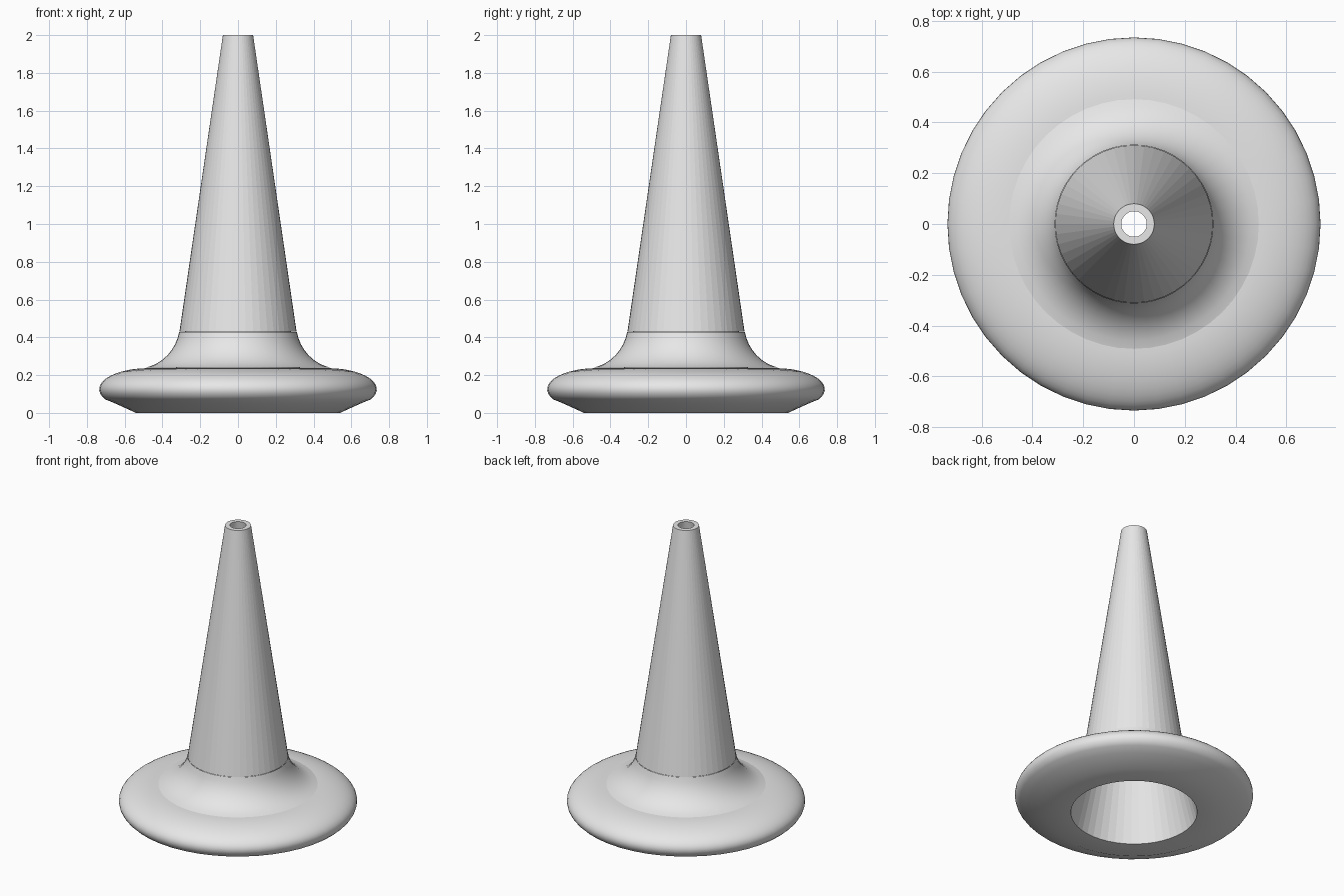
import bpy
import bmesh
import math

SEGMENTS = 48

cube = bpy.data.objects.get("Cube")
if cube:
    bpy.data.objects.remove(cube, do_unlink=True)

grey = bpy.data.materials.new("light_grey")
grey.use_nodes = True
colour = (0.8, 0.8, 0.8, 1)
grey.diffuse_color = colour
grey.node_tree.nodes["Principled BSDF"].inputs["Base Color"].default_value = colour


def arc(cx, cz, rx, rz, start, end, steps):
    """Points on an elliptical arc, angles in degrees."""
    angles = [math.radians(start + (end - start) * i / steps) for i in range(steps + 1)]
    return [(cx + rx * math.cos(a), cz + rz * math.sin(a)) for a in angles]


def revolve(name, profile, closed=False, smooth=True):
    """Turn a (radius, height) profile around the z axis."""
    bm = bmesh.new()
    rings = []
    for r, z in profile:
        rings.append([bm.verts.new((r * math.cos(a), r * math.sin(a), z))
                      for a in (math.tau * i / SEGMENTS for i in range(SEGMENTS))])
    pairs = list(zip(rings, rings[1:]))
    if closed:
        pairs.append((rings[-1], rings[0]))
    for low, high in pairs:
        for i in range(SEGMENTS):
            j = (i + 1) % SEGMENTS
            bm.faces.new((low[i], low[j], high[j], high[i]))
    mesh = bpy.data.meshes.new(name)
    bm.to_mesh(mesh)
    bm.free()
    mesh.materials.append(grey)
    obj = bpy.data.objects.new(name, mesh)
    bpy.context.collection.objects.link(obj)
    if smooth:
        bpy.ops.object.select_all(action="DESELECT")
        obj.select_set(True)
        bpy.context.view_layer.objects.active = obj
        bpy.ops.object.shade_smooth_by_angle(angle=math.radians(32))
    return obj


# Round flange: flat underside, sloped lower edge, bulging rim and gently domed top
rim = [(0.39, 0), (0.54, 0), (0.65, 0.05)]
rim += arc(0.475, 0.125, 0.26, 0.112, -28, 90, 14)
revolve("base_flange", rim)

# Concave fillet joining flange and cone
revolve("base_fillet", arc(0.535, 0.475, 0.228, 0.24, 259, 191, 8))

# Tapered faceted cone, with its flat top ring and hollow bore
revolve("cone_wall", [(0.31, 0.43), (0.08, 2)], smooth=False)
revolve("top_ring", [(0.08, 2), (0.05, 2)], smooth=False)
revolve("inner_bore", [(0.05, 2), (0.28, 0.43), (0.39, 0)], smooth=False)
